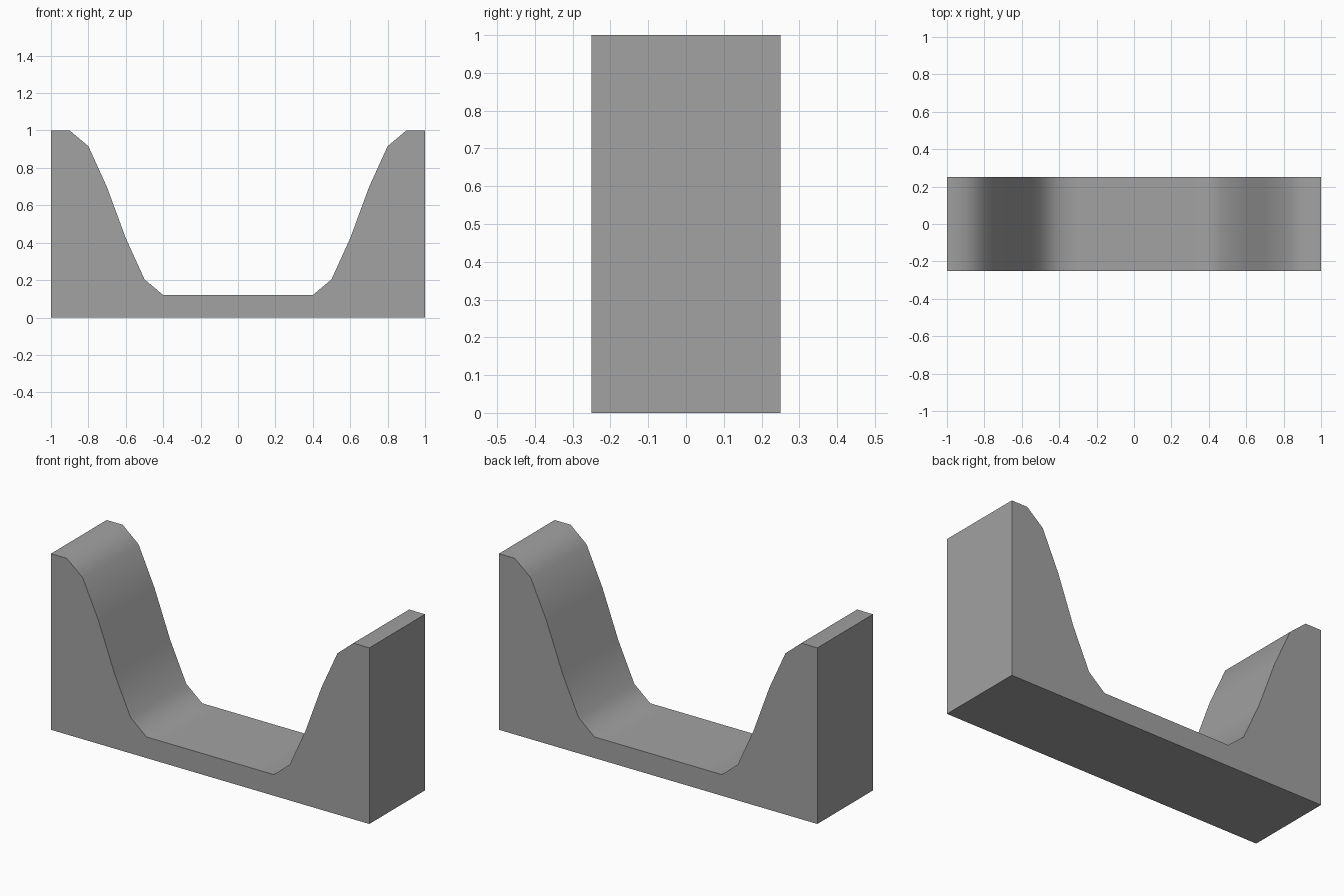
import bpy, bmesh
from math import cos, pi, radians

# Remove the default cube
cube = bpy.data.objects.get("Cube")
if cube:
    bpy.data.objects.remove(cube, do_unlink=True)

HALF_DEPTH = 0.25
STEPS = 20
FLOOR, TOP = 0.12, 1.0

# Grey material
grey = bpy.data.materials.new("plain grey")
grey.use_nodes = True
colour = (0.36, 0.36, 0.36, 1)
grey.diffuse_color = colour
grey.node_tree.nodes["Principled BSDF"].inputs["Base Color"].default_value = colour


def height(x):
    """Flat valley floor easing up along a cosine to flat crests."""
    t = min(max((abs(x) - 0.4) / 0.5, 0), 1)
    return FLOOR + (TOP - FLOOR) * (1 - cos(pi * t)) / 2


# Valley outline in the front plane: base corners, then the curved top
xs = [-1 + 2 * i / STEPS for i in range(STEPS + 1)]
outline = [(-1, 0), (1, 0)] + [(x, height(x)) for x in reversed(xs)]

# Extrude the outline through the depth
bm = bmesh.new()
front = bm.faces.new([bm.verts.new((x, -HALF_DEPTH, z)) for x, z in outline])
back = bmesh.ops.extrude_face_region(bm, geom=[front], use_keep_orig=True)["geom"]
bmesh.ops.translate(bm, vec=(0, 2 * HALF_DEPTH, 0),
                    verts=[v for v in back if isinstance(v, bmesh.types.BMVert)])
bmesh.ops.recalc_face_normals(bm, faces=bm.faces)

mesh = bpy.data.meshes.new("valley_block")
bm.to_mesh(mesh)
bm.free()
mesh.materials.append(grey)
block = bpy.data.objects.new("valley_block", mesh)
bpy.context.collection.objects.link(block)

# Smooth the curved top while the block's outer edges stay sharp
bpy.ops.object.select_all(action='DESELECT')
block.select_set(True)
bpy.context.view_layer.objects.active = block
bpy.ops.object.shade_smooth_by_angle(angle=radians(50))
